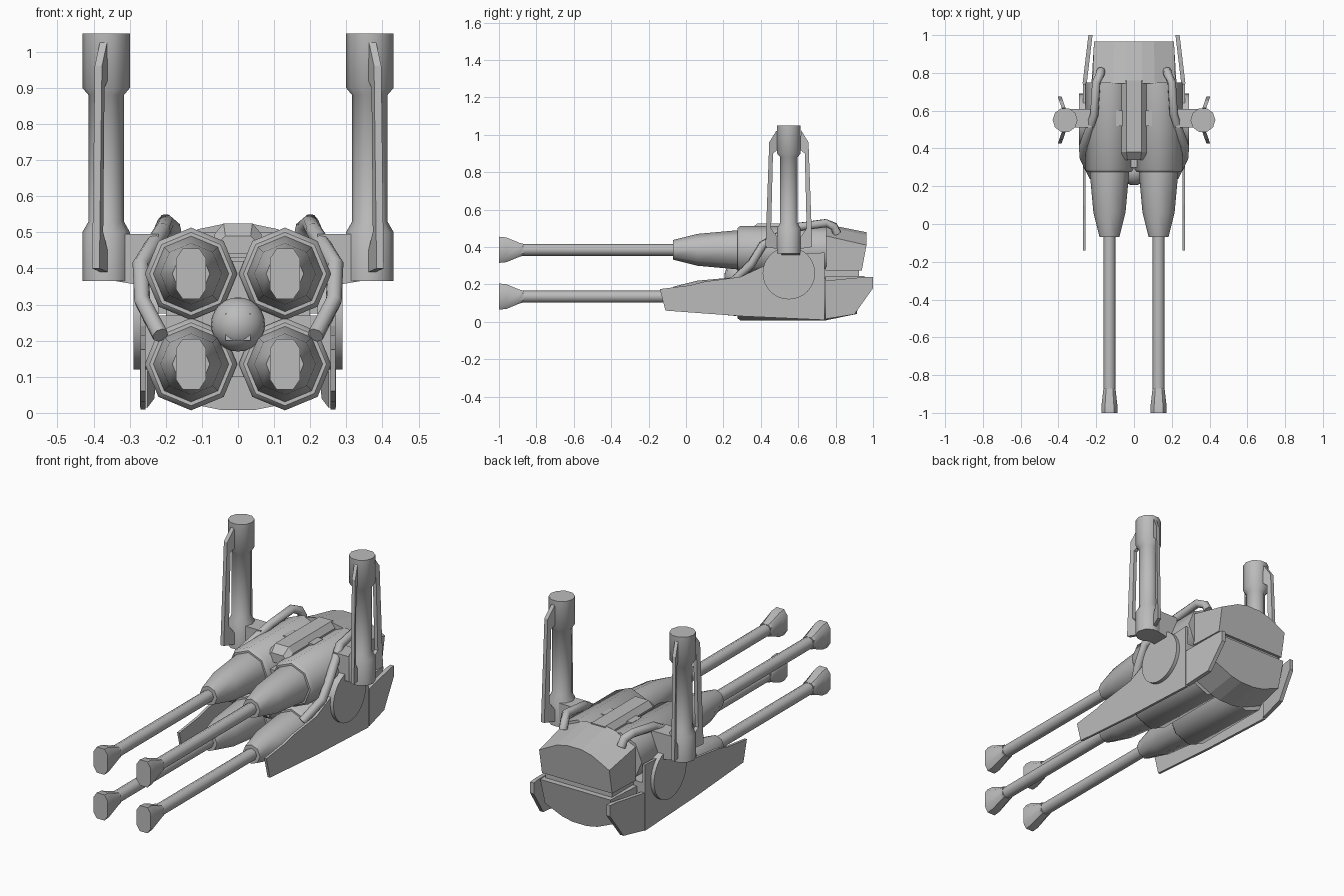
import bpy, bmesh
from math import cos, sin, pi, radians
from mathutils import Vector

if "Cube" in bpy.data.objects:
    bpy.data.objects.remove(bpy.data.objects["Cube"], do_unlink=True)

grey = bpy.data.materials.new("plain grey metal")
grey.use_nodes = True
COLOUR = (0.5, 0.5, 0.5, 1)
grey.diffuse_color = COLOUR
grey.node_tree.nodes["Principled BSDF"].inputs["Base Color"].default_value = COLOUR


def finish(name, bm, smooth=0):
    """Turn a bmesh into a named object, keeping edges above the angle sharp."""
    bmesh.ops.recalc_face_normals(bm, faces=bm.faces)
    for f in bm.faces:
        f.smooth = smooth > 0
    for e in bm.edges:
        e.smooth = len(e.link_faces) == 2 and e.calc_face_angle(0) < radians(smooth)
    mesh = bpy.data.meshes.new(name)
    bm.to_mesh(mesh)
    bm.free()
    mesh.materials.append(grey)
    ob = bpy.data.objects.new(name, mesh)
    bpy.context.scene.collection.objects.link(ob)
    return ob


def loft(name, rings, smooth=0):
    """Skin a list of point rings and cap both ends."""
    bm = bmesh.new()
    loops = [[bm.verts.new(p) for p in ring] for ring in rings]
    n = len(loops[0])
    for a, b in zip(loops, loops[1:]):
        for i in range(n):
            j = (i + 1) % n
            bm.faces.new((a[i], a[j], b[j], b[i]))
    bm.faces.new(loops[0])
    bm.faces.new(loops[-1][::-1])
    return finish(name, bm, smooth)


def turned(name, centre, axis, profile, sides=8, smooth=50, start=0.0):
    """Lathe of (position, radius) or (position, x radius, z radius) along y or z."""
    cx, cy, cz = centre
    rings = []
    for t, ra, *rest in profile:
        rb = rest[0] if rest else ra
        ring = []
        for k in range(sides):
            a = 2 * pi * k / sides + start
            u, v = ra * cos(a), rb * sin(a)
            ring.append({"x": (cx + t, cy + u, cz + v),
                         "y": (cx + u, cy + t, cz + v),
                         "z": (cx + u, cy + v, cz + t)}[axis])
        rings.append(ring)
    return loft(name, rings, smooth)


def plate(name, outline, inner, outer):
    """Side plate from a (y, z) outline; inner and outer give x for each y."""
    return loft(name, [[(f(y), y, z) for y, z in outline] for f in (inner, outer)])


def box(name, x0, x1, y0, y1, z0, z1):
    return loft(name, [[(x0, y, z0), (x1, y, z0), (x1, y, z1), (x0, y, z1)] for y in (y0, y1)])


SIDES = (("left", 1), ("right", -1))

# Four guns: flared muzzle, barrel, tapered breech and wide housing
for side, s in SIDES:
    for level, z in (("upper", 0.385), ("lower", 0.135)):
        tag = f"{level}_{side}"
        c = (s * 0.13, 0, z)
        turned("barrel_" + tag, c, "y", [(-0.9, 0.032), (-0.05, 0.032)])
        rings = []
        for y, rx, rz in ((-1, 0.042, 0.07), (-0.96, 0.042, 0.066), (-0.89, 0.034, 0.037), (-0.87, 0.032, 0.032)):
            rings.append([(c[0] + rx * u, y, z + rz * v) for u, v in
                          ((1, .6), (.55, 1), (-.55, 1), (-1, .6), (-1, -.6), (-.55, -1), (.55, -1), (1, -.6))])
        loft("muzzle_" + tag, rings, 40)
        turned("breech_" + tag, c, "y", [(-0.07, 0.052), (0.06, 0.085), (0.28, 0.105), (0.3, 0.105)])
        turned("housing_" + tag, c, "y", [(0.275, 0.115), (0.29, 0.128), (0.75, 0.128)])

# Core between the guns, with a round sensor in front
box("core", -0.13, 0.13, 0.3, 0.75, 0.1, 0.42)
box("cross_beam", -0.265, 0.265, 0.4, 0.74, 0.13, 0.27)
box("sensor_mount", -0.035, 0.035, 0.22, 0.32, 0.2, 0.275)
bm = bmesh.new()
bmesh.ops.create_uvsphere(bm, u_segments=24, v_segments=12, radius=0.075)
bmesh.ops.translate(bm, verts=bm.verts, vec=(0, 0.28, 0.245))
finish("sensor_ball", bm, 50)

# Ridge along the top, with a cross band
loft("top_ridge", [[(-w, y, 0.44), (w, y, 0.44), (w, y, h - 0.03), (t, y, h), (-t, y, h), (-w, y, h - 0.03)]
                   for y, w, t, h in ((0.34, 0.065, 0.035, 0.49), (0.38, 0.065, 0.04, 0.525), (0.76, 0.065, 0.04, 0.525))])
box("ridge_band", -0.095, 0.095, 0.52, 0.6, 0.43, 0.5)


# Rear blocks, each with an arched outer face
def arch(y, w, flat, edge, crown):
    pts = [(-w, flat), (w, flat), (w, edge)]
    pts += [(w * k, edge + (crown - edge) * (1 - k * k)) for k in (0.5, 0.2, -0.2, -0.5)]
    return [(x, y, z) for x, z in pts + [(-w, edge)]]


rear = loft("rear_upper_block", [arch(0.745, 0.22, 0.275, 0.46, 0.525), arch(0.965, 0.212, 0.275, 0.41, 0.482)])
for v in rear.data.vertices:
    if v.co.y > 0.9 and v.co.z < 0.3:
        v.co.y = 0.94
rear = loft("rear_lower_block", [arch(0.745, 0.225, 0.245, 0.07, 0.005), arch(0.955, 0.212, 0.245, 0.1, 0.04)])
for v in rear.data.vertices:
    if v.co.y > 0.9 and v.co.z < 0.2:
        v.co.y = 0.915
box("rear_neck", -0.2, 0.2, 0.74, 0.925, 0.23, 0.29)

ARMOUR = [(-0.14, 0.175), (-0.11, 0.06), (0.3, 0.03), (0.74, 0.01), (0.74, 0.37),
          (0.5, 0.36), (0.42, 0.3), (0.29, 0.24), (0.1, 0.215), (0.02, 0.195)]
TAIL = [(0.745, 0.22), (0.96, 0.24), (1.0, 0.24), (1.0, 0.18), (0.9, 0.04), (0.745, 0.015)]
FIN = [(0.425, 0.40), (0.445, 0.96), (0.485, 1.025), (0.49, 0.92), (0.465, 0.9),
       (0.455, 0.5), (0.49, 0.45), (0.49, 0.39)]
HOSE = [(0.175, 0.81, 0.47), (0.18, 0.79, 0.51), (0.2, 0.75, 0.528), (0.21, 0.58, 0.505), (0.27, 0.41, 0.41),
        (0.265, 0.35, 0.31), (0.215, 0.25, 0.215)]

for side, s in SIDES:
    # Armour plate, tail plate and pivot disc
    plate("armour_plate_" + side, ARMOUR, lambda y: s * 0.256, lambda y: s * 0.27)
    plate("tail_plate_" + side, TAIL, lambda y: s * (0.25 - 0.12 * (y - 0.745)),
          lambda y: s * (0.272 - 0.12 * (y - 0.745)))
    turned("pivot_disc_" + side, (0, 0.55, 0.26), "x", [(s * 0.22, 0.14), (s * 0.29, 0.14)], 32)

    # Arm and upright cylinder
    loft("arm_" + side, [[(s * x, y, z) for y, z in ((0.51, 0.365 + d), (0.61, 0.365 + d), (0.61, 0.495), (0.51, 0.495))]
                         for x, d in ((0.22, -0.02), (0.34, 0))])
    turned("upright_" + side, (s * 0.365, 0.55, 0), "z",
           [(0.365, 0.066), (0.5, 0.066), (0.53, 0.049), (0.88, 0.049), (0.9, 0.066), (1.05, 0.066)],
           10, 40)

    # Fins on the front and back of the upright, splayed outwards
    for place, m in (("front", 1), ("back", -1)):
        outline = [(0.55 + m * (y - 0.55), z) for y, z in FIN]
        plate(f"{place}_fin_{side}", outline, lambda y: s * (0.34 + 0.35 * abs(y - 0.55)),
              lambda y: s * (0.36 + 0.35 * abs(y - 0.55)))

    # Hose swept along a bent path
    path = [Vector((s * x, y, z)) for x, y, z in HOSE]
    rings = []
    for i, p in enumerate(path):
        d = (path[min(i + 1, len(path) - 1)] - path[max(i - 1, 0)]).normalized()
        u = d.cross(Vector((s, 0, 0.3))).normalized()
        v = d.cross(u)
        rings.append([p + 0.023 * (u * cos(k * pi / 4) + v * sin(k * pi / 4)) for k in range(8)])
    loft("hose_" + side, rings, 50)
